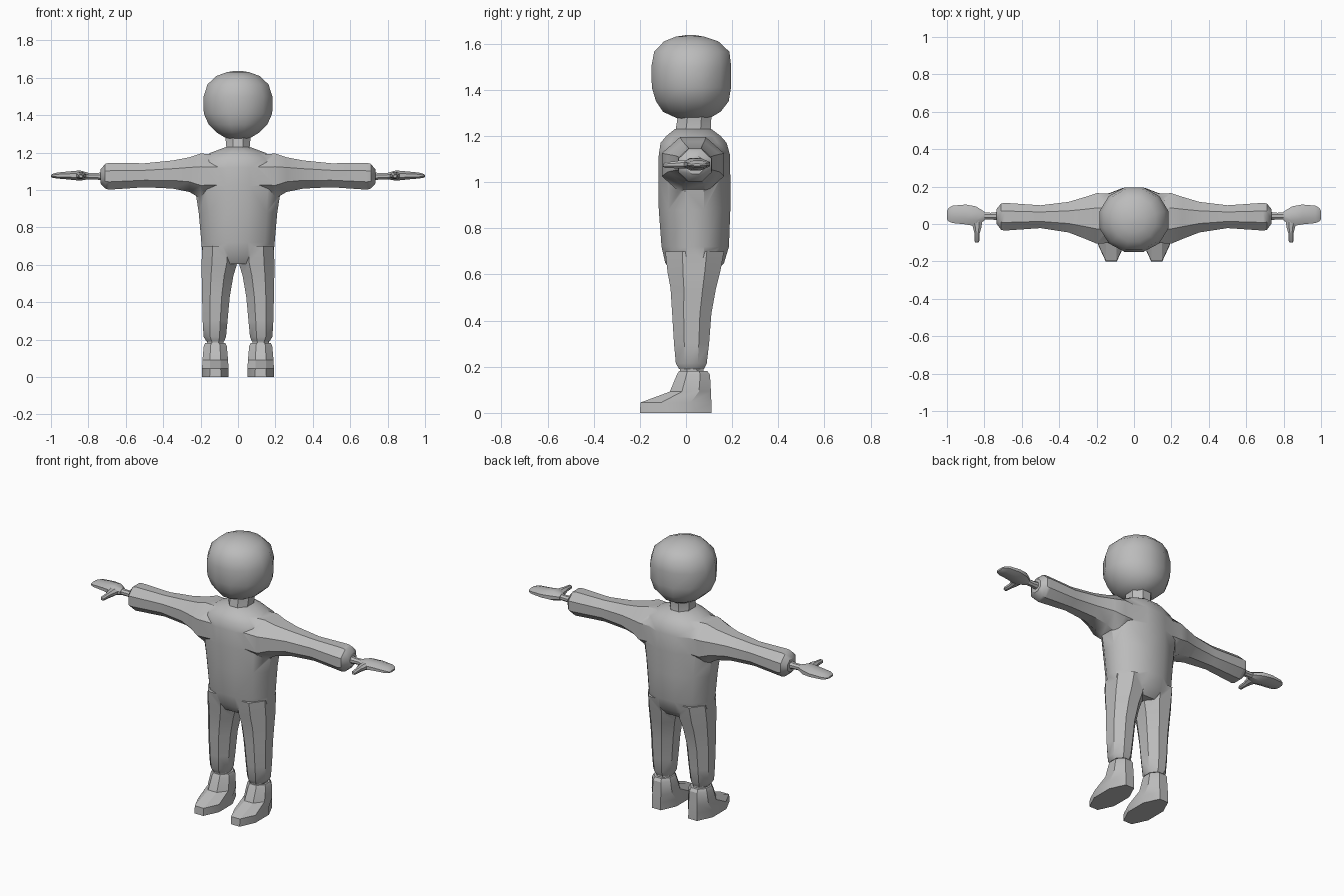
import bpy, bmesh
from math import cos, sin, pi, radians

if "Cube" in bpy.data.objects:
    bpy.data.objects.remove(bpy.data.objects["Cube"])

GREY = (0.5, 0.5, 0.5, 1)
grey = bpy.data.materials.new("plain grey")
grey.use_nodes = True
grey.diffuse_color = GREY
grey.node_tree.nodes["Principled BSDF"].inputs["Base Color"].default_value = GREY


def loft(name, axis, rings, sides=8, side=1):
    """Closed tube; each ring is (position, a_min, a_max, b_min, b_max)
    where a and b are the other two axes in x, y, z order."""
    bm = bmesh.new()
    loops = []
    grow = 1 / cos(pi / sides)
    for t, a0, a1, b0, b1 in rings:
        loop = []
        for i in range(sides):
            ang = 2 * pi * (i + 0.5) / sides
            co = [(a0 + a1) / 2 + (a1 - a0) / 2 * grow * cos(ang),
                  (b0 + b1) / 2 + (b1 - b0) / 2 * grow * sin(ang)]
            co.insert("xyz".index(axis), t)
            co[0] *= side
            loop.append(bm.verts.new(co))
        loops.append(loop)
    for low, high in zip(loops, loops[1:]):
        for i in range(sides):
            j = (i + 1) % sides
            bm.faces.new((low[i], low[j], high[j], high[i]))
    bm.faces.new(loops[0])
    bm.faces.new(loops[-1])
    bmesh.ops.recalc_face_normals(bm, faces=bm.faces)
    mesh = bpy.data.meshes.new(name)
    bm.to_mesh(mesh)
    bm.free()
    mesh.materials.append(grey)
    ob = bpy.data.objects.new(name, mesh)
    bpy.context.collection.objects.link(ob)
    return ob


def select(ob):
    bpy.ops.object.select_all(action="DESELECT")
    ob.select_set(True)
    bpy.context.view_layer.objects.active = ob


def merge(base, part):
    """Weld a part into the base so that they share one skin."""
    select(base)
    mod = base.modifiers.new("union", "BOOLEAN")
    mod.operation = "UNION"
    mod.solver = "EXACT"
    mod.object = part
    bpy.ops.object.modifier_apply(modifier=mod.name)
    bpy.data.objects.remove(part)


def smooth(ob, angle):
    select(ob)
    bpy.ops.object.shade_smooth_by_angle(angle=radians(angle))


# Head and neck: (height, half width, front, back)
head = loft("head", "z", [(z, -w, w, f, b) for z, w, f, b in (
    (1.275, .06, -.035, .1), (1.305, .11, -.1, .15), (1.35, .157, -.13, .185),
    (1.41, .183, -.148, .195), (1.5, .184, -.15, .196), (1.565, .163, -.138, .188),
    (1.61, .115, -.095, .14), (1.63, .06, -.045, .08), (1.637, .02, 0, .04))], 12)
neck = loft("neck", "z", [(z, -w, w, f, b) for z, w, f, b in (
    (1.18, .075, -.055, .12), (1.225, .062, -.045, .108), (1.29, .068, -.035, .11))])

# Torso
body = loft("body_suit", "z", [(z, -w, w, f, b) for z, w, f, b in (
    (.605, .15, -.06, .125), (.65, .19, -.09, .165), (.72, .196, -.106, .186),
    (.88, .21, -.118, .192), (1.02, .232, -.12, .192), (1.12, .23, -.118, .19),
    (1.17, .195, -.11, .176), (1.2, .145, -.085, .15), (1.23, .065, -.048, .11))], 12)

for side, label in ((1, "left"), (-1, "right")):
    # Sleeve and trouser leg, welded into the suit
    merge(body, loft("sleeve", "x", (
        (.1, -.1, .16, .96, 1.19), (.2, -.105, .165, .955, 1.195),
        (.26, -.08, .145, .99, 1.175), (.35, -.045, .118, 1.008, 1.158),
        (.5, -.022, .1, 1.015, 1.143), (.69, -.035, .113, 1.002, 1.145),
        (.71, -.032, .11, 1.008, 1.14), (.735, .002, .08, 1.035, 1.11)), 8, side))
    merge(body, loft("trouser_leg", "z", (
        (.19, .075, .168, -.03, .078), (.215, .064, .184, -.044, .09),
        (.3, .056, .189, -.052, .1), (.43, .044, .192, -.06, .11),
        (.54, .025, .194, -.067, .13), (.61, .004, .195, -.08, .148),
        (.7, .004, .19, -.09, .165)), 8, side))

    # Ankle and shoe
    smooth(loft(label + "_ankle", "z", (
        (.14, .078, .165, -.025, .08), (.2, .078, .165, -.025, .075)), 8, side), 30)
    smooth(loft(label + "_shoe", "z", (
        (0, .05, .193, -.2, .11), (.045, .051, .192, -.197, .11),
        (.092, .053, .19, -.07, .108), (.165, .06, .183, -.04, .104),
        (.182, .068, .175, -.03, .092)), 8, side), 30)

    # Wrist, palm and thumb
    smooth(loft(label + "_wrist", "x", (
        (.72, .02, .065, 1.052, 1.095), (.765, .024, .06, 1.057, 1.09),
        (.82, .022, .062, 1.058, 1.092)), 8, side), 30)
    smooth(loft(label + "_palm", "x", (
        (.8, .018, .066, 1.058, 1.092), (.845, -.012, .094, 1.05, 1.105),
        (.9, -.002, .104, 1.056, 1.1), (.97, .005, .098, 1.062, 1.093),
        (.992, .014, .085, 1.066, 1.086), (1, .025, .07, 1.07, 1.08)), 8, side), 30)
    smooth(loft(label + "_thumb", "y", (
        (.03, .81, .88, 1.058, 1.096), (-.015, .815, .862, 1.058, 1.096),
        (-.05, .825, .853, 1.06, 1.09), (-.09, .827, .853, 1.062, 1.086),
        (-.1, .832, .848, 1.066, 1.08)), 8, side), 30)

for ob, angle in ((head, 45), (neck, 30), (body, 38)):
    smooth(ob, angle)
